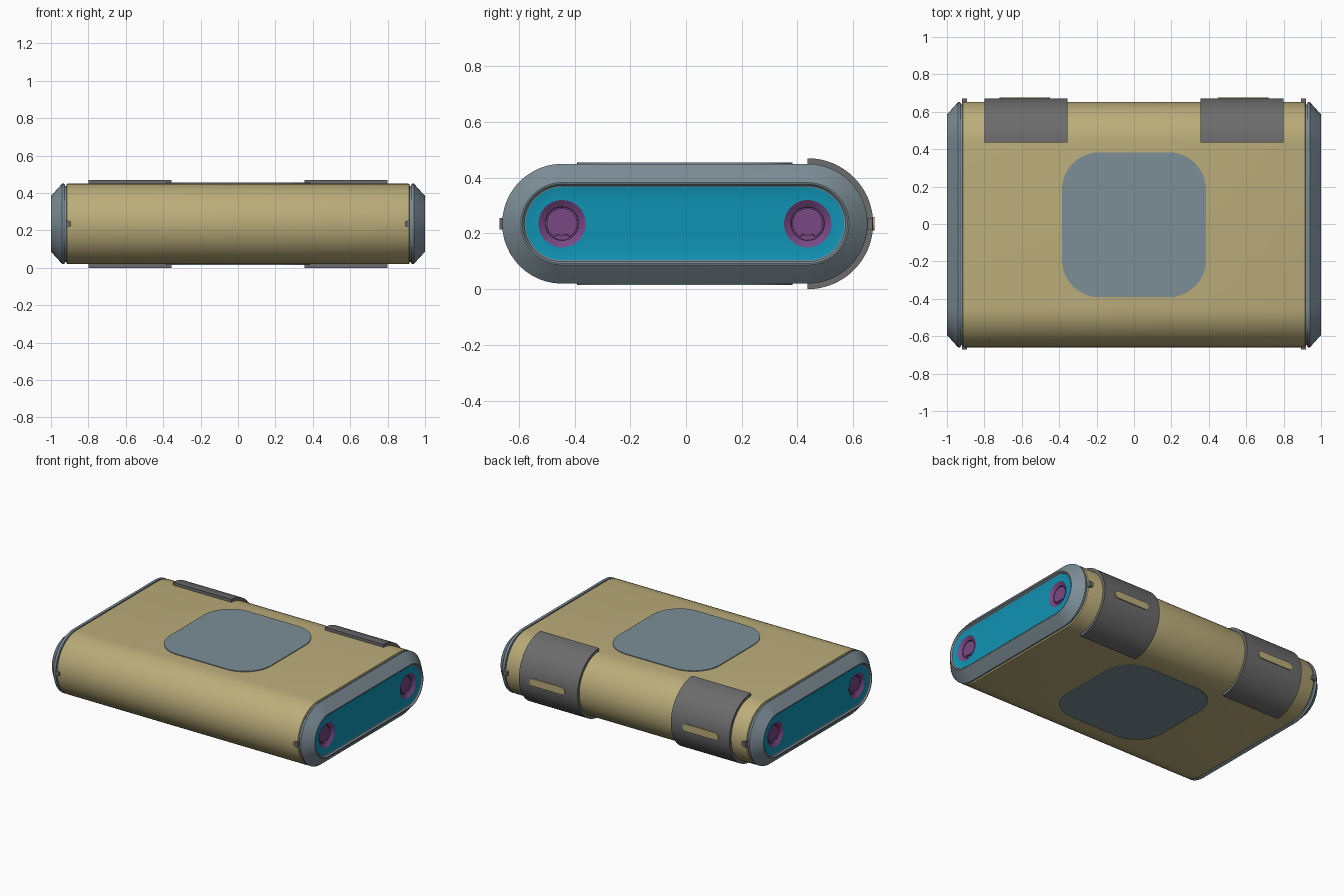
import bpy, bmesh, math
from mathutils import Vector

cube = bpy.data.objects.get("Cube")
if cube:
    bpy.data.objects.remove(cube, do_unlink=True)

CY, CZ = -0.004, 0.235      # centre of the stadium cross-section
HALF = 0.441                # distance from centre to each arc centre
R = 0.215                   # body radius


def material(name, rgb):
    lin = [((c / 255 + 0.055) / 1.055) ** 2.4 for c in rgb] + [1.0]
    m = bpy.data.materials.new(name)
    m.use_nodes = True
    m.diffuse_color = lin
    bsdf = next(n for n in m.node_tree.nodes if n.type == 'BSDF_PRINCIPLED')
    bsdf.inputs["Base Color"].default_value = lin
    return m


TAN = material("tan", (187, 173, 122))
SLATE = material("slate grey", (124, 141, 150))
TEAL = material("teal", (16, 147, 180))
PURPLE = material("purple", (120, 72, 132))
DARK = material("dark grey", (108, 108, 108))


def finish(bm, name, mats):
    bmesh.ops.recalc_face_normals(bm, faces=bm.faces[:])
    mesh = bpy.data.meshes.new(name)
    bm.to_mesh(mesh)
    bm.free()
    for m in mats:
        mesh.materials.append(m)
    ob = bpy.data.objects.new(name, mesh)
    bpy.context.collection.objects.link(ob)
    bpy.ops.object.select_all(action='DESELECT')
    ob.select_set(True)
    bpy.context.view_layer.objects.active = ob
    bpy.ops.object.shade_smooth_by_angle(angle=math.radians(30))
    return ob


def stadium(x, r, n=24):
    pts = []
    for k, side in enumerate((1, -1)):
        for i in range(n + 1):
            a = -math.pi / 2 + math.pi * (i / n + k)
            pts.append((x, CY + side * HALF + r * math.cos(a), CZ + r * math.sin(a)))
    return pts


def circle(x, y, r, notch=0.0, n=48):
    pts = []
    for i in range(n):
        a = 2 * math.pi * i / n
        low = math.sin(a) < -0.92
        rr = r - notch if low else r
        pts.append((x, y + rr * math.cos(a), CZ + rr * math.sin(a)))
    return pts


def loft(bm, rings, mat=0, start=False, end=False):
    """Skin a list of point rings; returns the rings as vertices."""
    vs = [[bm.verts.new(p) for p in ring] for ring in rings]
    n = len(vs[0])
    faces = []
    for a, b in zip(vs, vs[1:]):
        for i in range(n):
            j = (i + 1) % n
            faces.append(bm.faces.new((a[i], a[j], b[j], b[i])))
    if start:
        faces.append(bm.faces.new(vs[0]))
    if end:
        faces.append(bm.faces.new(vs[-1]))
    for f in faces:
        f.material_index = mat
    return vs


def ring_edges(bm, ring):
    return [bm.edges.get((ring[i], ring[i - 1])) for i in range(len(ring))]


def prism(name, pts, offset, mat):
    """Extrude a closed outline along an offset vector."""
    bm = bmesh.new()
    off = Vector(offset)
    loft(bm, [pts, [Vector(p) + off for p in pts]], 0, True, True)
    return finish(bm, name, [mat])


# Main shell with slightly rounded ends
bm = bmesh.new()
profile = [(0.918, R - 0.008), (0.915, R - 0.002), (0.908, R)]
rings = [stadium(-x, r) for x, r in profile] + [stadium(x, r) for x, r in reversed(profile)]
loft(bm, rings, 0, True, True)
finish(bm, "body_shell", [TAN])

# End caps: chamfered rim, recessed panel, countersunk fasteners
for s, side in ((1, "left"), (-1, "right")):
    bm = bmesh.new()
    profile = [(0.91, 0.203), (0.924, 0.203), (0.926, 0.211), (0.932, 0.215), (0.94, 0.215),
               (0.997, 0.152), (1.0, 0.148), (1.0, 0.143), (0.997, 0.139), (0.99, 0.136), (0.988, 0.131)]
    outer = loft(bm, [stadium(s * x, r) for x, r in profile], 0, start=True)[-1]
    edges = ring_edges(bm, outer)
    for y in (CY - HALF, CY + HALF):
        dish = [(0.988, 0.085, 0), (0.972, 0.06, 0), (0.962, 0.059, 0), (0.962, 0.055, 0.012),
                (0.971, 0.055, 0.012), (0.973, 0.052, 0.012)]
        hole = loft(bm, [circle(s * x, y, r, k) for x, r, k in dish], 2, end=True)[0]
        edges += ring_edges(bm, hole)
    fill = bmesh.ops.triangle_fill(bm, use_beauty=True, use_dissolve=False, edges=edges)
    for g in fill["geom"]:
        if isinstance(g, bmesh.types.BMFace):
            g.material_index = 1
    finish(bm, side + "_end_cap", [SLATE, TEAL, PURPLE])

# Rounded square pads on top and bottom
pad = []
for k in range(4):
    cx, cy = (1, -1, -1, 1)[k], (1, 1, -1, -1)[k]
    for i in range(13):
        a = math.pi / 2 * (k + i / 12)
        pad.append((cx * 0.185 + 0.2 * math.cos(a), CY + cy * 0.187 + 0.2 * math.sin(a)))
for name, z, dz in (("top_pad", CZ + R - 0.003, 0.008), ("bottom_pad", CZ - R + 0.003, -0.008)):
    prism(name, [(x, y, z) for x, y in pad], (0, 0, dz), SLATE)

# Wrap-around clips on the back edge, each with a raised bar
arc = [-math.pi / 2 + math.pi * i / 32 for i in range(33)]
section = [(0.235, a) for a in arc] + [(0.212, a) for a in reversed(arc)]
for s, side in ((1, "left"), (-1, "right")):
    pts = [(s * 0.355, CY + HALF + r * math.cos(a), CZ + r * math.sin(a)) for r, a in section]
    prism(side + "_clip", pts, (s * 0.445, 0, 0), DARK)

    bar = []
    for k, e in enumerate((1, -1)):
        for i in range(9):
            a = -math.pi / 2 + math.pi * (i / 8 + k)
            bar.append((s * 0.583 + e * 0.11 + 0.025 * math.cos(a), 0.6, CZ + 0.025 * math.sin(a)))
    prism(side + "_clip_bar", bar, (0, 0.077, 0), TAN)

    # Small tapered latch tabs at the seams, front and back
    for f, where in ((1, "back"), (-1, "front")):
        tab = [(s * x, f * 0.63, CZ + z) for x, z in
               ((0.92, -0.02), (0.92, 0.02), (0.893, 0.013), (0.893, -0.013))]
        prism(f"{side}_{where}_tab", tab, (0, f * 0.04, 0), DARK)
